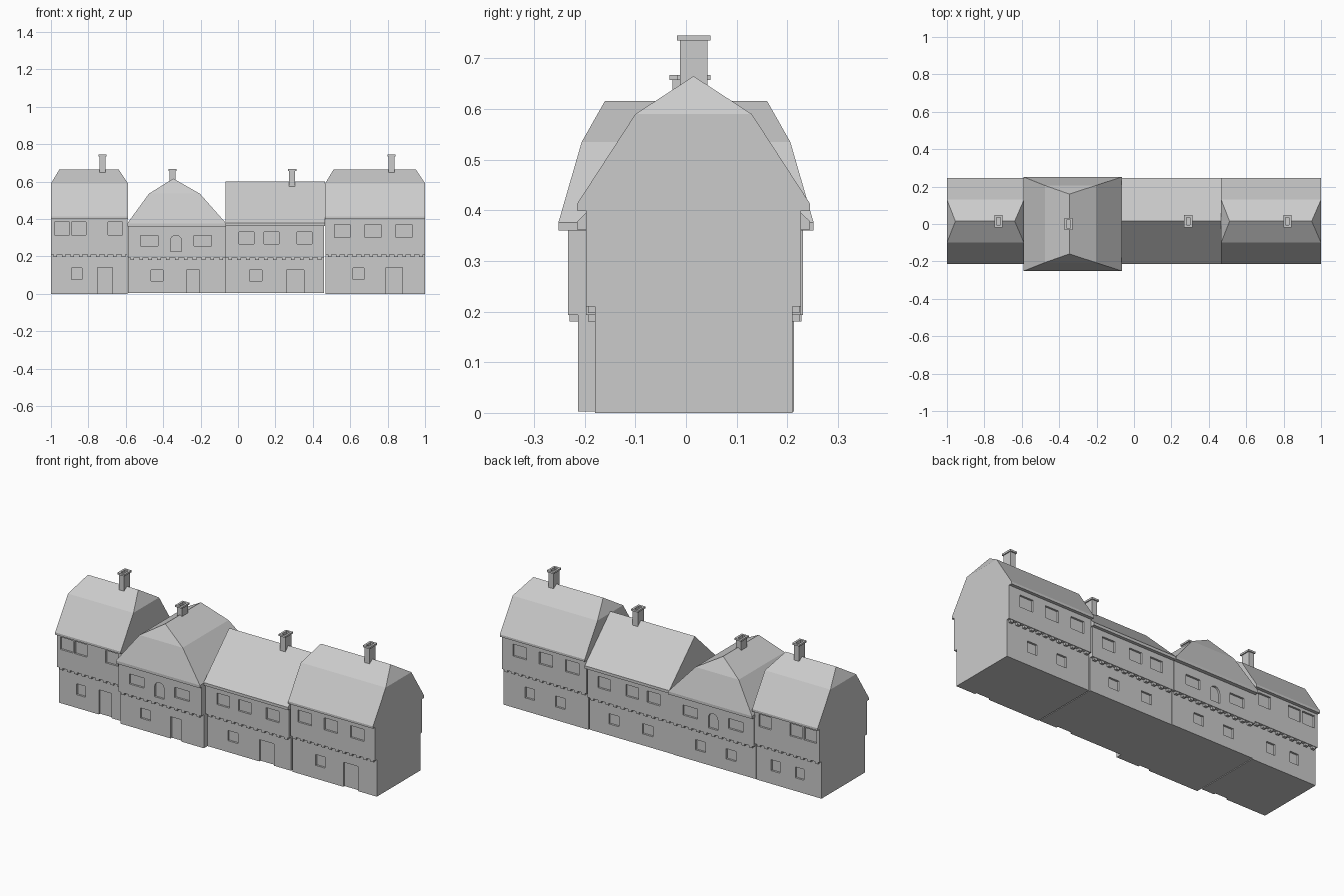
import bpy, bmesh, math

if "Cube" in bpy.data.objects:
    bpy.data.objects.remove(bpy.data.objects["Cube"])

grey = bpy.data.materials.new("plain_grey")
grey.diffuse_color = (0.6, 0.6, 0.6, 1)
grey.use_nodes = True
grey.node_tree.nodes["Principled BSDF"].inputs["Base Color"].default_value = grey.diffuse_color


def make(name, bm):
    bmesh.ops.recalc_face_normals(bm, faces=bm.faces)
    me = bpy.data.meshes.new(name)
    bm.to_mesh(me)
    bm.free()
    me.materials.append(grey)
    ob = bpy.data.objects.new(name, me)
    bpy.context.collection.objects.link(ob)
    return ob


def loft(bm, rings, caps=True):
    """Skin a list of equal-length point rings, closing both ends."""
    vs = [[bm.verts.new(p) for p in r] for r in rings]
    n = len(vs[0])
    for a, b in zip(vs, vs[1:]):
        for i in range(n):
            bm.faces.new((a[i], a[(i + 1) % n], b[(i + 1) % n], b[i]))
    if caps:
        bm.faces.new(vs[0][::-1])
        bm.faces.new(vs[-1])
    return vs


def rect(x0, x1, y0, y1, z):
    return [(x0, y0, z), (x1, y0, z), (x1, y1, z), (x0, y1, z)]


def box(bm, x0, x1, y0, y1, z0, z1):
    loft(bm, [rect(x0, x1, y0, y1, z0), rect(x0, x1, y0, y1, z1)])


def walls(name, x0, x1, low, up, floor, top, z0, wins, lows, door, arch=None):
    """Jettied wall block with recessed windows and door, plus joist ends."""
    bm = bmesh.new()
    prof = [(low[0], z0), (low[1], z0), (low[1], floor), (up[1], floor),
            (up[1], top), (up[0], top), (up[0], floor), (low[0], floor)]
    loft(bm, [[(x, y, z) for y, z in prof] for x in (x0, x1)])
    ob = make(name + "_walls", bm)

    d = 0.011
    bm = bmesh.new()
    for side in (0, 1):
        yl, yu = low[side], up[side]
        for a, b, c, e in wins:
            box(bm, a, b, yu - d, yu + d, c, e)
        a, b, c, e = lows
        box(bm, a, b, yl - d, yl + d, c, e)
        da, db, dz = door
        if side == 0:
            box(bm, da, db, yl - d, yl + d, z0 - 0.01, dz)
        else:
            m, w = (da + db) / 2, (b - a) / 2
            box(bm, m - w, m + w, yl - d, yl + d, c, e)
        if arch:
            cx, w, c, s = arch
            pts = [(cx - w, c), (cx + w, c)] + [
                (cx + w * math.cos(t * math.pi / 8), s + w * math.sin(t * math.pi / 8))
                for t in range(9)]
            loft(bm, [[(x, y, z) for x, z in pts] for y in (yu - d, yu + d)])
    cut = make(name + "_cutter", bm)
    cut.hide_render = True
    mod = ob.modifiers.new("openings", 'BOOLEAN')
    mod.operation, mod.solver, mod.object = 'DIFFERENCE', 'EXACT', cut
    dg = bpy.context.evaluated_depsgraph_get()
    ob.data = bpy.data.meshes.new_from_object(ob.evaluated_get(dg))
    ob.modifiers.clear()
    bpy.data.objects.remove(cut)

    # joist ends under the overhang
    bm = bmesh.new()
    n = round((x1 - x0) / 0.046)
    step = (x1 - x0) / n
    for i in range(n):
        x = x0 + (i + 0.5) * step
        for y0, y1 in ((up[0] + 0.003, low[0] + 0.002), (low[1] - 0.002, up[1] - 0.003)):
            box(bm, x - 0.01, x + 0.01, y0, y1, floor - 0.013, floor + 0.001)
    make(name + "_joists", bm)


def half_hip_roof(name, x0, x1):
    """Two-pitch roof with clipped ends above the break line."""
    bm = bmesh.new()
    prof = [(-0.197, 0.40), (-0.215, 0.40), (-0.215, 0.413), (-0.1, 0.59), (0.015, 0.665),
            (0.13, 0.59), (0.245, 0.413), (0.245, 0.40), (0.227, 0.40)]
    vs = loft(bm, [[(x, y, z) for y, z in prof] for x in (x0, x1)], caps=False)
    for r, dx in zip(vs, (0.045, -0.05)):
        r[4].co.x += dx
        bm.faces.new(r[3:6])
        bm.faces.new(r[:4] + r[5:])
    make(name, bm)


def chimney(name, x, y, z0, z1, wx=0.016, wy=0.027):
    bm = bmesh.new()
    steps = [(0, z0), (0, z1 - 0.01), (0.006, z1 - 0.01), (0.006, z1),
             (-0.006, z1), (-0.006, z1 - 0.02)]
    loft(bm, [rect(x - wx - o, x + wx + o, y - wy - o, y + wy + o, z) for o, z in steps])
    make(name, bm)


def row(xs, w, z0, z1):
    return [(x, x + w, z0, z1) for x in xs]


LOW, UP = (-0.18, 0.21), (-0.197, 0.227)

# walls of the four houses, left to right
walls("left_house", -1.0, -0.59, LOW, UP, 0.21, 0.405, 0,
      row((-0.98, -0.89, -0.695), 0.078, 0.315, 0.385),
      (-0.89, -0.835, 0.075, 0.137), (-0.75, -0.67, 0.14))
walls("hipped_house", -0.589, -0.066, (-0.213, 0.213), (-0.233, 0.231), 0.193, 0.365, 0.003,
      row((-0.52, -0.235), 0.092, 0.255, 0.312),
      (-0.465, -0.402, 0.068, 0.126), (-0.275, -0.207, 0.127),
      arch=(-0.332, 0.03, 0.225, 0.283))
walls("gabled_house", -0.066, 0.46, LOW, UP, 0.193, 0.37, 0.003,
      row((0.005, 0.14, 0.315), 0.08, 0.265, 0.33),
      (0.062, 0.127, 0.068, 0.126), (0.26, 0.352, 0.127))
walls("right_house", 0.468, 1.0, LOW, UP, 0.21, 0.405, 0,
      row((0.515, 0.68, 0.845), 0.085, 0.302, 0.37),
      (0.615, 0.675, 0.075, 0.137), (0.79, 0.88, 0.14))

# roofs
half_hip_roof("left_roof", -1.0, -0.588)
half_hip_roof("right_roof", 0.466, 1.0)

bm = bmesh.new()
gable = [(-0.215, 0.362), (-0.215, 0.378), (0.015, 0.6), (0.245, 0.378), (0.245, 0.362)]
loft(bm, [[(x, y, z) for y, z in gable] for x in (-0.066, 0.466)])
make("gabled_roof", bm)

bm = bmesh.new()
loft(bm, [rect(-0.592, -0.063, -0.252, 0.252, 0.36),
          rect(-0.592, -0.063, -0.252, 0.252, 0.376),
          rect(-0.476, -0.204, -0.206, 0.206, 0.535),
          rect(-0.346, -0.346, -0.16, 0.16, 0.616)])
bmesh.ops.remove_doubles(bm, verts=bm.verts, dist=0.0005)
make("hipped_roof", bm)

# chimneys
chimney("left_chimney", -0.725, 0.015, 0.63, 0.745)
chimney("hipped_chimney", -0.35, 0.0, 0.58, 0.667)
chimney("gabled_chimney", 0.29, 0.015, 0.56, 0.667)
chimney("right_chimney", 0.82, 0.015, 0.63, 0.745)
